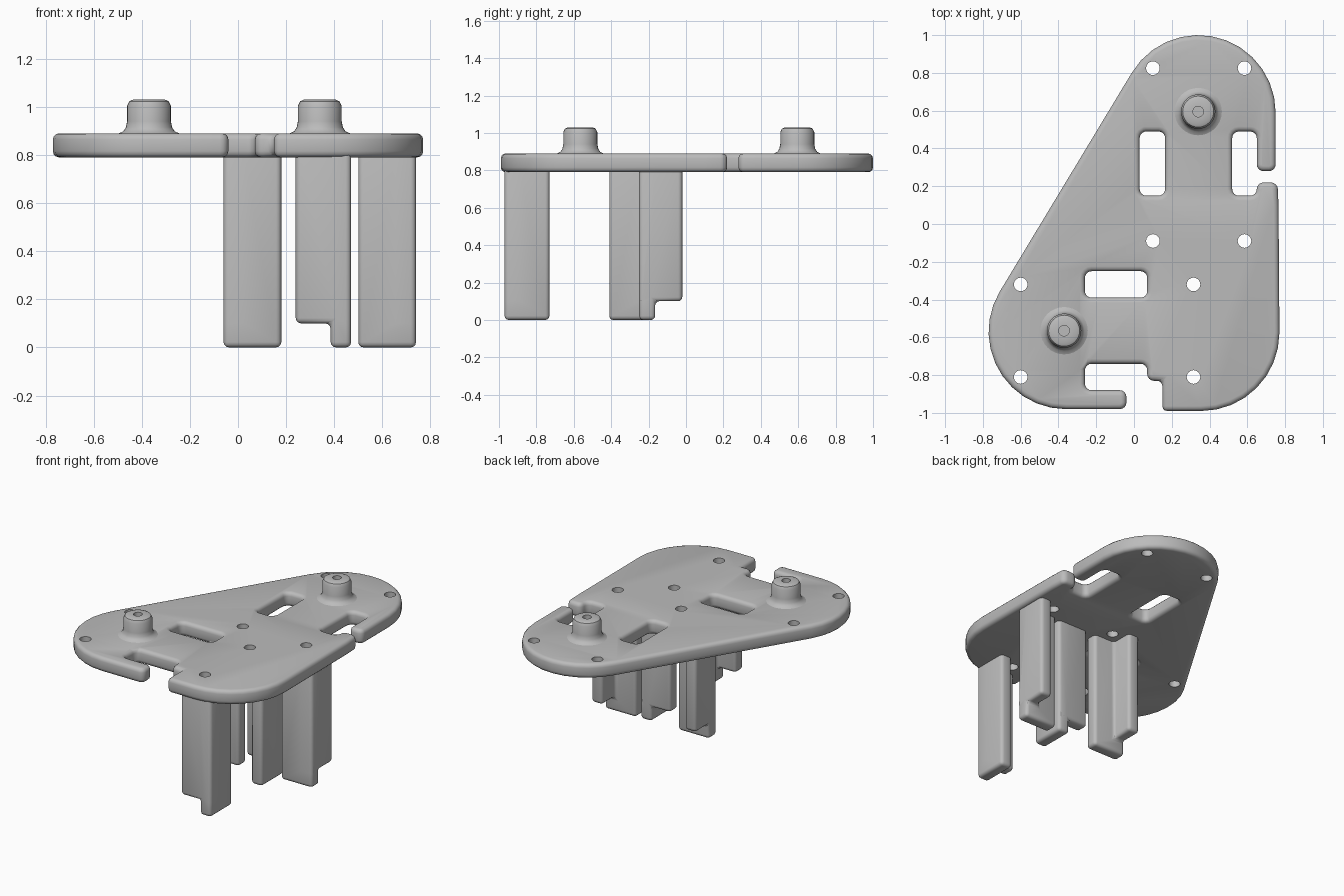
import bpy, bmesh, math
from mathutils import Vector

old = bpy.data.objects.get("Cube")
if old:
    bpy.data.objects.remove(old)

GREY = (0.5, 0.5, 0.5, 1)
mat = bpy.data.materials.new("plain_grey")
mat.use_nodes = True
mat.diffuse_color = GREY
mat.node_tree.nodes["Principled BSDF"].inputs["Base Color"].default_value = GREY

BOTTOM, TOP = 0.79, 0.89


def make_object(name, bm):
    bmesh.ops.recalc_face_normals(bm, faces=bm.faces)
    mesh = bpy.data.meshes.new(name)
    bm.to_mesh(mesh)
    bm.free()
    mesh.materials.append(mat)
    obj = bpy.data.objects.new(name, mesh)
    bpy.context.collection.objects.link(obj)
    return obj


def activate(obj):
    bpy.ops.object.select_all(action='DESELECT')
    obj.select_set(True)
    bpy.context.view_layer.objects.active = obj


def smooth(obj):
    activate(obj)
    bpy.ops.object.shade_smooth_by_angle(angle=math.radians(35))


def prism(name, points, low, high):
    bm = bmesh.new()
    n = len(points)
    lower = [bm.verts.new((x, y, low)) for x, y in points]
    upper = [bm.verts.new((x, y, high)) for x, y in points]
    bm.faces.new(lower[::-1])
    bm.faces.new(upper)
    for i in range(n):
        j = (i + 1) % n
        bm.faces.new((lower[i], lower[j], upper[j], upper[i]))
    return make_object(name, bm)


def box(name, x0, x1, y0, y1, z0, z1):
    return prism(name, [(x0, y0), (x1, y0), (x1, y1), (x0, y1)], z0, z1)


def arc(cx, cy, r, start, end, steps):
    angles = [math.radians(start + (end - start) * i / steps) for i in range(steps + 1)]
    return [(cx + r * math.cos(a), cy + r * math.sin(a)) for a in angles]


def rounded(corners, r=0.035, steps=4):
    """Round every corner of a path; its two end points stay as they are."""
    out = [corners[0]]
    for before, here, after in zip(corners, corners[1:], corners[2:]):
        p = Vector(here)
        a = (Vector(before) - p).normalized() * r
        b = (Vector(after) - p).normalized() * r
        for i in range(steps + 1):
            t = i / steps * math.pi / 2
            out.append(tuple(p + a * (1 - math.sin(t)) + b * (1 - math.cos(t))))
    return out + [corners[-1]]


def rounded_rect(x0, x1, y0, y1):
    mid = (x0 + x1) / 2
    path = [(mid, y0), (x1, y0), (x1, y1), (x0, y1), (x0, y0), (mid, y0)]
    return rounded(path)[:-1]


def boolean(obj, tool, operation):
    mod = obj.modifiers.new(operation.lower(), 'BOOLEAN')
    mod.operation, mod.solver, mod.object = operation, 'EXACT', tool
    activate(obj)
    bpy.ops.object.modifier_apply(modifier=mod.name)
    bpy.data.objects.remove(tool)


def bevel(obj, width):
    mod = obj.modifiers.new("rounding", 'BEVEL')
    mod.width, mod.segments = width, 3
    mod.limit_method, mod.angle_limit = 'ANGLE', math.radians(60)
    mod.use_clamp_overlap = False
    activate(obj)
    bpy.ops.object.modifier_apply(modifier=mod.name)


# Mounting plate: three round ends, with an open hook slot in two edges
front_slot = [(-0.2, -0.98), (-0.04, -0.98), (-0.04, -0.88), (-0.26, -0.88),
              (-0.26, -0.74), (0.07, -0.74), (0.07, -0.83), (0.15, -0.83)]
side_slot = [(0.765, 0.1), (0.76, 0.22), (0.65, 0.22), (0.65, 0.15), (0.52, 0.15),
             (0.52, 0.49), (0.65, 0.49), (0.65, 0.28), (0.75, 0.28), (0.75, 0.45)]
outline = (arc(-0.36, -0.57, 0.41, 149, 270, 11) + rounded(front_slot) + [(0.15, -0.99)]
           + arc(0.355, -0.575, 0.415, 270, 360, 8) + rounded(side_slot)
           + arc(0.34, 0.59, 0.41, 0, 149, 13))
plate = prism("mounting_plate", outline, BOTTOM, TOP)

# Closed slots
for slot in ((0.03, 0.165, 0.15, 0.49), (-0.26, 0.07, -0.39, -0.25)):
    cutter = prism("slot_cutter", rounded_rect(*slot), BOTTOM - 0.1, TOP + 0.1)
    boolean(plate, cutter, 'DIFFERENCE')
bevel(plate, 0.026)

# Screw holes: a square of four around each hook group
hole_spots = [(x, y) for x in (0.1, 0.585) for y in (-0.09, 0.825)]
hole_spots += [(x, y) for x in (-0.6, 0.315) for y in (-0.81, -0.32)]
for x, y in hole_spots:
    cutter = prism("hole_cutter", arc(x, y, 0.036, 0, 345, 23), BOTTOM - 0.1, TOP + 0.1)
    boolean(plate, cutter, 'DIFFERENCE')
smooth(plate)


# Knobs with a flared foot and a dimple
def knob(name, x, y):
    profile = [(0, 0.99), (0.028, 0.99), (0.028, 1.03), (0.066, 1.03), (0.082, 1.023),
               (0.091, 1.004), (0.091, 0.94), (0.096, 0.915), (0.107, 0.898), (0.13, 0.888)]
    bm = bmesh.new()
    verts = [bm.verts.new((r, 0, z)) for r, z in profile]
    edges = [bm.edges.new(pair) for pair in zip(verts, verts[1:])]
    bmesh.ops.spin(bm, geom=verts + edges, axis=(0, 0, 1), cent=(0, 0, 0),
                   angle=math.tau, steps=32)
    bmesh.ops.remove_doubles(bm, verts=bm.verts, dist=0.0005)
    bmesh.ops.translate(bm, verts=bm.verts, vec=(x, y, 0))
    smooth(make_object(name, bm))


knob("front_knob", -0.37, -0.565)
knob("back_knob", 0.34, 0.595)


# Legs: a full-length web joined to a shorter flange
def leg(name, web, flange):
    obj = box(name, *web, 0, BOTTOM + 0.04)
    boolean(obj, box("flange", *flange, 0.1, BOTTOM + 0.04), 'UNION')
    bevel(obj, 0.022)
    smooth(obj)


def flip(low, high, total):
    return total - high, total - low


WIDE, LONG = (0.5, 0.74), (-0.97, -0.73)
leg("right_side_leg", (*WIDE, -0.25, -0.165), (0.655, 0.74, -0.25, -0.02))
leg("middle_leg", (*flip(*WIDE, 0.68), -0.25, -0.165),
    (*flip(0.655, 0.74, 0.68), -0.25, -0.02))
leg("front_leg", (0.385, 0.47, *LONG), (0.24, 0.47, -0.97, -0.885))
leg("inner_leg", (0.385, 0.47, *flip(*LONG, -1.14)),
    (0.24, 0.47, *flip(-0.97, -0.885, -1.14)))
